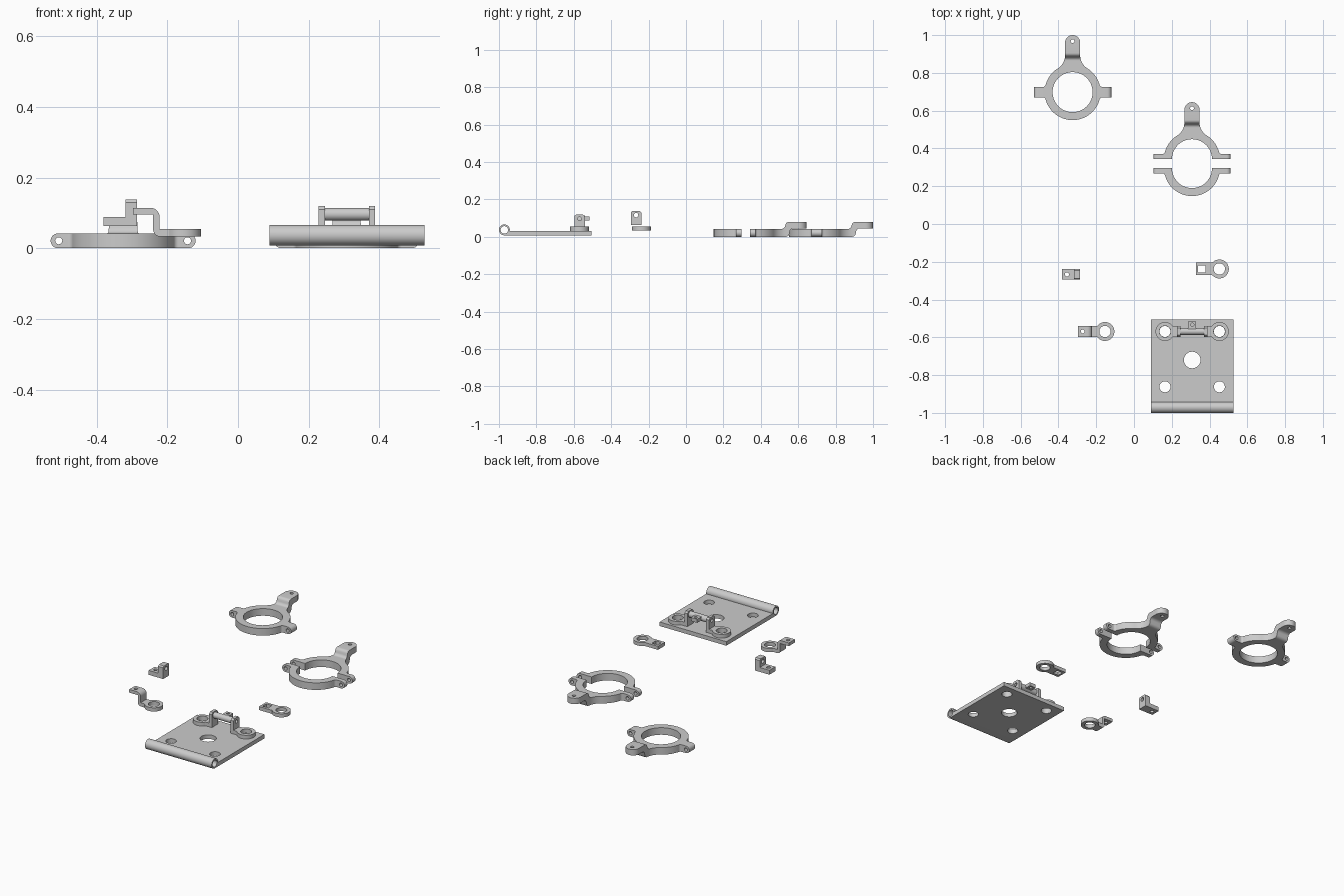
import bpy, bmesh
from math import sin, cos, asin, sqrt, pi, radians

if "Cube" in bpy.data.objects:
    bpy.data.objects.remove(bpy.data.objects["Cube"])

AXES = {"xy": lambda a, b, h: (a, b, h),
        "xz": lambda a, b, h: (a, h, b),
        "yz": lambda a, b, h: (h, a, b)}


def arc(cx, cy, r, a0, a1, n=12):
    return [(cx + r * cos(radians(a0 + (a1 - a0) * i / n)),
             cy + r * sin(radians(a0 + (a1 - a0) * i / n))) for i in range(n + 1)]


def circle(cx, cy, r, n=40):
    return arc(cx, cy, r, 0, 360, n)[:-1]


def rect(x0, x1, y0, y1):
    return [(x0, y0), (x1, y0), (x1, y1), (x0, y1)]


def extrude(name, loops, plane="xy", lo=-0.5, hi=0.5, loc=(0, 0, 0)):
    """Extrude a profile (outline loop followed by hole loops)."""
    bm = bmesh.new()
    put = AXES[plane]
    for loop in loops:
        vs = [bm.verts.new(put(a, b, lo)) for a, b in loop]
        for i, v in enumerate(vs):
            bm.edges.new((v, vs[(i + 1) % len(vs)]))
    bmesh.ops.remove_doubles(bm, verts=bm.verts[:], dist=1e-5)
    bmesh.ops.triangle_fill(bm, use_beauty=True, edges=bm.edges[:])
    ext = bmesh.ops.extrude_face_region(bm, geom=bm.faces[:])
    moved = [g for g in ext["geom"] if isinstance(g, bmesh.types.BMVert)]
    bmesh.ops.translate(bm, verts=moved, vec=put(0, 0, hi - lo))
    bmesh.ops.recalc_face_normals(bm, faces=bm.faces[:])
    me = bpy.data.meshes.new(name)
    bm.to_mesh(me)
    bm.free()
    ob = bpy.data.objects.new(name, me)
    ob.location = loc
    bpy.context.scene.collection.objects.link(ob)
    return ob


def solid(name, loc, turn=0, **profiles):
    """Intersect the extrusions of two or three orthogonal profiles."""
    obs = [extrude(name, loops, plane) for plane, loops in profiles.items()]
    base = obs[0]
    for other in obs[1:]:
        m = base.modifiers.new("cut", 'BOOLEAN')
        m.operation, m.solver, m.object = 'INTERSECT', 'EXACT', other
    bpy.context.view_layer.update()
    dg = bpy.context.evaluated_depsgraph_get()
    me = bpy.data.meshes.new_from_object(base.evaluated_get(dg))
    base.modifiers.clear()
    base.data = me
    for other in obs[1:]:
        bpy.data.objects.remove(other)
    base.location = loc
    base.rotation_euler.z = turn
    return base


def fillet(R, w, f):
    """Blend from a disc of radius R to a strip of half width w; also the touch angle."""
    a = asin((w + f) / (R + f))
    u = sqrt((R + f) ** 2 - (w + f) ** 2)
    return arc(u, w + f, f, 180 + a * 180 / pi, 270, 10), a * 180 / pi


# Clamp rings: plan outline with two ears and a cranked arm
R, EAR, ARM = 0.148, 0.028, 0.04
ear_f, ear_a = fillet(R, EAR, 0.014)
arm_f, arm_a = fillet(R, ARM, 0.082)
right = arc(0, 0, R, -90, -ear_a, 20) + [(u, -v) for u, v in ear_f]
right += [(0.205, -EAR), (0.205, EAR)] + ear_f[::-1]
right += arc(0, 0, R, ear_a, 90 - arm_a, 14) + [(v, u) for u, v in arm_f]
right += arc(0, 0.262, ARM, 0, 90, 12)
clamp_xy = [right + [(-x, y) for x, y in right[-2:0:-1]],
            circle(0, 0, 0.106, 56), circle(0, 0.27, 0.01, 20)]

# Rounded ear ends with screw holes
end = [(0.184, -0.05)] + arc(0.184, 0.021, 0.021, -90, 90) + [(0.184, 0.12)]
clamp_xz = [end + [(-x, z) for x, z in end[::-1]],
            circle(0.182, 0.021, 0.01, 20), circle(-0.182, 0.021, 0.01, 20)]


def clamp_side(y0):
    low = arc(0.19, 0.02, 0.02, -90, -20, 6) + arc(0.231, 0.025, 0.02, 160, 90, 6)
    top = arc(0.208, 0.06, 0.02, 90, 160, 6) + arc(0.167, 0.062, 0.02, -20, -90, 6)
    return [[(y0, 0)] + low + [(0.32, 0.045), (0.32, 0.08)] + top + [(y0, 0.042)]]


solid("clamp_ring", (-0.325, 0.698, 0), xy=clamp_xy, xz=clamp_xz, yz=clamp_side(-0.2))
solid("split_clamp_upper", (0.307, 0.343, 0), xy=clamp_xy, xz=clamp_xz, yz=clamp_side(0))
solid("split_clamp_lower", (0.307, 0.296, 0), xy=clamp_xy, xz=clamp_xz,
      yz=[rect(-0.2, 0, 0, 0.042)])


# Eye lugs: ring with a tongue along +x
def lug(length, w):
    f, a = fillet(0.05, w, 0.008)
    half = f[::-1] + arc(0, 0, 0.05, a, 180, 24)
    tip = [(length, -w), (length, w)]
    return [tip + half + [(x, -y) for x, y in half[-2::-1]], circle(0, 0, 0.03)]


extrude("flat_lug", lug(0.124, 0.033) + [rect(0.074, 0.112, -0.018, 0.018)],
        lo=0.034, hi=0.055, loc=(0.452, -0.238, 0)).rotation_euler.z = pi

# Cranked lug: low ring, riser and raised tongue
crank = [(-0.07, 0.033)] + arc(0.066, 0.053, 0.02, -90, 0, 6) + [(0.086, 0.095)]
crank += [(0.16, 0.095), (0.16, 0.114)] + arc(0.093, 0.089, 0.025, 90, 180, 8)
crank += [(0.068, 0.055), (-0.07, 0.055)]
solid("cranked_lug", (-0.154, -0.569, 0), pi,
      xy=lug(0.143, 0.028) + [circle(0.118, 0, 0.01, 20)], xz=[crank])

# Small angle bracket
solid("angle_bracket", (-0.333, -0.267, 0),
      xy=[rect(-0.048, 0.1, -0.05, 0.05), circle(-0.022, 0, 0.011, 20)],
      xz=[[(-0.1, 0.063), (0.048, 0.063), (0.048, 0.2), (0.015, 0.2),
           (0.015, 0.089), (-0.1, 0.089)]],
      yz=[[(-0.028, 0), (0.028, 0), (0.028, 0.13), (0.021, 0.138),
           (-0.021, 0.138), (-0.028, 0.13)], circle(0, 0.116, 0.012, 20)])

# Base plate with rolled barrel and five holes
PX, PY = 0.308, -0.569
lip = asin(0.005 / 0.029) * 180 / pi
plate_side = [arc(-0.971, 0.037, 0.029, -lip, -270 + 180 + 360, 36)
              + [(-0.505, 0.008), (-0.505, 0.032)], circle(-0.971, 0.037, 0.02)]
corners = [circle(sx * 0.144, y, 0.029) for sx in (-1, 1) for y in (PY, -0.862)]
solid("hinge_plate", (PX, 0, 0), yz=plate_side,
      xy=[rect(-0.219, 0.219, -1.1, -0.4), circle(0, -0.72, 0.044)] + corners)

# Two post lugs carrying the cross pin
post_xz = [[(-0.07, 0.032), (0.082, 0.032), (0.082, 0.2), (0.064, 0.2),
            (0.064, 0.054), (-0.07, 0.054)]]
post_yz = [[(-0.06, 0), (0.06, 0), (0.06, 0.06), (0.04, 0.06), (0.04, 0.07), (0.029, 0.07),
            (0.029, 0.108), (0.018, 0.119), (-0.018, 0.119), (-0.029, 0.108),
            (-0.029, 0.07), (-0.04, 0.07), (-0.04, 0.06), (-0.06, 0.06)],
           circle(0, 0.096, 0.01, 20)]
for side, sx, turn in (("left", -1, 0), ("right", 1, pi)):
    solid("post_lug_" + side, (PX + sx * 0.144, PY, 0), turn,
          xy=lug(0.082, 0.028), xz=post_xz, yz=post_yz)
extrude("cross_pin", [circle(0, 0.096, 0.018), circle(0, 0.096, 0.01, 20)],
        "yz", -0.064, 0.064, (PX, PY, 0))
extrude("pin_tab", [rect(-0.021, 0.021, 0.013, 0.054), circle(0, 0.036, 0.009, 20)],
        "xy", 0.087, 0.108, (PX, PY, 0))

# Smooth curved walls, crisp edges
bpy.ops.object.select_all(action='SELECT')
bpy.context.view_layer.objects.active = bpy.context.scene.objects["clamp_ring"]
bpy.ops.object.shade_smooth_by_angle(angle=radians(30))
